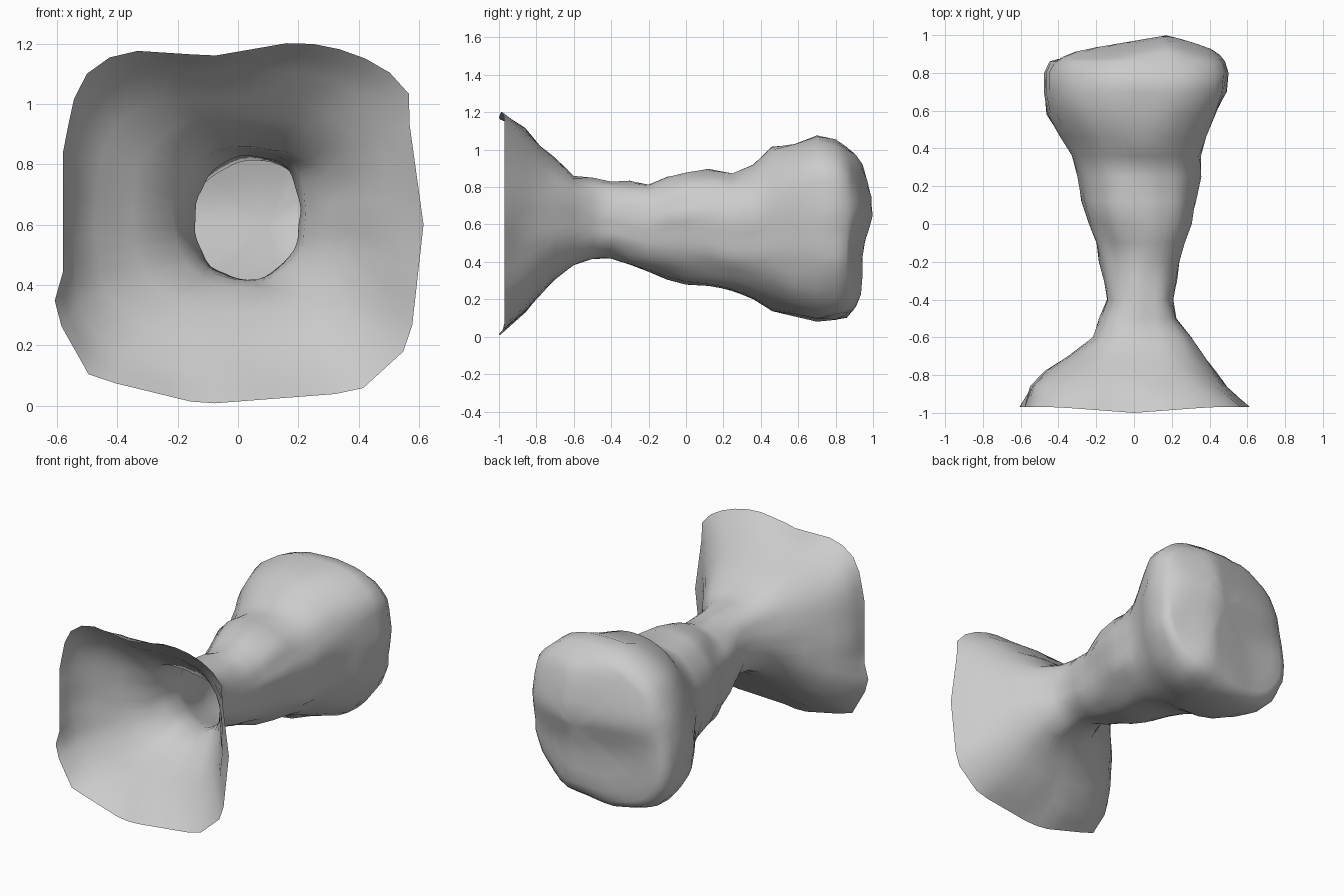
import bpy, bmesh, math
from mathutils import Vector, noise

cube = bpy.data.objects.get("Cube")
if cube:
    bpy.data.objects.remove(cube, do_unlink=True)

SIDES = 48

# Plain grey for the whole shell
grey = bpy.data.materials.new("plain grey")
grey.use_nodes = True
colour = (0.6, 0.6, 0.6, 1)
grey.diffuse_color = colour
grey.node_tree.nodes["Principled BSDF"].inputs["Base Color"].default_value = colour

# Irregular outline of the open mouth (x, z)
MOUTH = [(.615, .6), (.565, .96), (.57, 1.03), (.48, 1.13), (.30, 1.195),
         (.18, 1.205), (-.08, 1.16), (-.39, 1.18), (-.53, 1.08), (-.58, .85),
         (-.58, .4), (-.62, .325), (-.49, .095), (-.12, .005), (.4, .045), (.57, .2)]

# Cross-sections: y, x min, x max, z min, z max, squareness, sideways lean
SECTIONS = [
    (-.86, -.55, .49, .13, 1.11, 3.8, 0),
    (-.78, -.47, .43, .23, 1.02, 3.2, 0),
    (-.70, -.35, .37, .31, .96, 2.7, 0),
    (-.60, -.22, .31, .38, .87, 2.4, 0),
    (-.50, -.18, .23, .41, .85, 2.3, 0),
    (-.40, -.14, .21, .42, .83, 2.3, 0),
    (-.30, -.16, .22, .39, .83, 2.3, .03),
    (-.20, -.18, .24, .35, .81, 2.3, .06),
    (-.10, -.20, .26, .31, .85, 2.2, .1),
    (.00, -.24, .29, .28, .88, 2.2, .1),
    (.12, -.28, .32, .26, .90, 2.2, .1),
    (.25, -.29, .35, .24, .87, 2.3, .1),
    (.36, -.33, .35, .20, .92, 2.3, .1),
    (.46, -.38, .37, .14, 1.01, 2.4, .12),
    (.58, -.45, .43, .11, 1.03, 2.5, .12),
    (.70, -.47, .48, .08, 1.07, 2.6, .12),
    (.80, -.46, .49, .09, 1.05, 2.7, .12),
    (.86, -.43, .47, .11, 1.01, 2.8, .12),
]


def mouth_point(angle):
    """Where a ray from the mouth centre meets the outline."""
    d = Vector((math.cos(angle), math.sin(angle)))
    centre = Vector((0, .6))
    for i, a in enumerate(MOUTH):
        p = Vector(a) - centre
        e = Vector(MOUTH[(i + 1) % len(MOUTH)]) - centre - p
        det = d.x * e.y - d.y * e.x
        if abs(det) < 1e-9:
            continue
        t = (p.x * e.y - p.y * e.x) / det
        u = (p.x * d.y - p.y * d.x) / det
        if t > 0 and -1e-6 <= u <= 1:
            return centre + d * t
    return centre + d * .6


def section_ring(section):
    """Lumpy rounded square around the long axis."""
    y, x0, x1, z0, z1, n, lean = section
    a, b = (x1 - x0) / 2, (z1 - z0) / 2
    ring = []
    for i in range(SIDES):
        c, s = math.cos(math.tau * i / SIDES), math.sin(math.tau * i / SIDES)
        r = (abs(c / a) ** n + abs(s / b) ** n) ** (-1 / n)
        x = (x0 + x1) / 2 + c * r + lean * s * r
        p = Vector((x, y, (z0 + z1) / 2 + s * r))
        lump = noise.noise(p * 6) * .018 + noise.noise(p * 13) * .01
        ring.append(p + Vector((c, 0, s)) * lump)
    return ring


def back_depth(x, z):
    """Closed back: highest right of centre, hollowed below, sloping to the left."""
    side = .17 * (.18 - x) if x < .18 else .3 * (x - .18)
    low = .055 * min(1, max(0, .65 - z) / .2)
    high = .06 * max(0, z - .72) / .25
    return max(.88, 1 - side - low - high)


# Mouth rim and its steep lip
rim = []
for i in range(SIDES):
    p = mouth_point(math.tau * i / SIDES)
    rim.append(Vector((p.x, -.97 - .03 * max(0, 1 - abs(p.x) / .4), p.y)))
tube = [section_ring(s) for s in SECTIONS]
lip = [p.lerp(q, .42) for p, q in zip(rim, tube[0])]
rings = [rim, lip] + tube

# Rounded closed back
last = rings[-1]
tip = Vector((.1, .86, .6))
for shrink, rise in ((.93, .6), (.8, .93), (.6, 1), (.4, 1), (.2, 1)):
    ring = []
    for p in last:
        q = tip.lerp(p, shrink)
        q.y += (back_depth(q.x, q.z) - q.y) * rise
        ring.append(q)
    rings.append(ring)
tip.y = back_depth(tip.x, tip.z)

# Skin the rings into one open shell
bm = bmesh.new()
loops = [[bm.verts.new(p) for p in ring] for ring in rings]
for a, b in zip(loops, loops[1:]):
    for i in range(SIDES):
        j = (i + 1) % SIDES
        bm.faces.new((a[i], a[j], b[j], b[i]))
end = bm.verts.new(tip)
for i in range(SIDES):
    bm.faces.new((loops[-1][i], loops[-1][(i + 1) % SIDES], end))
bmesh.ops.recalc_face_normals(bm, faces=bm.faces)
end.normal_update()
if end.normal.y < 0:
    bmesh.ops.reverse_faces(bm, faces=bm.faces)
for f in bm.faces:
    f.smooth = True

mesh = bpy.data.meshes.new("hollow_flared_shell")
bm.to_mesh(mesh)
bm.free()
mesh.materials.append(grey)
shell = bpy.data.objects.new("hollow_flared_shell", mesh)
bpy.context.collection.objects.link(shell)
